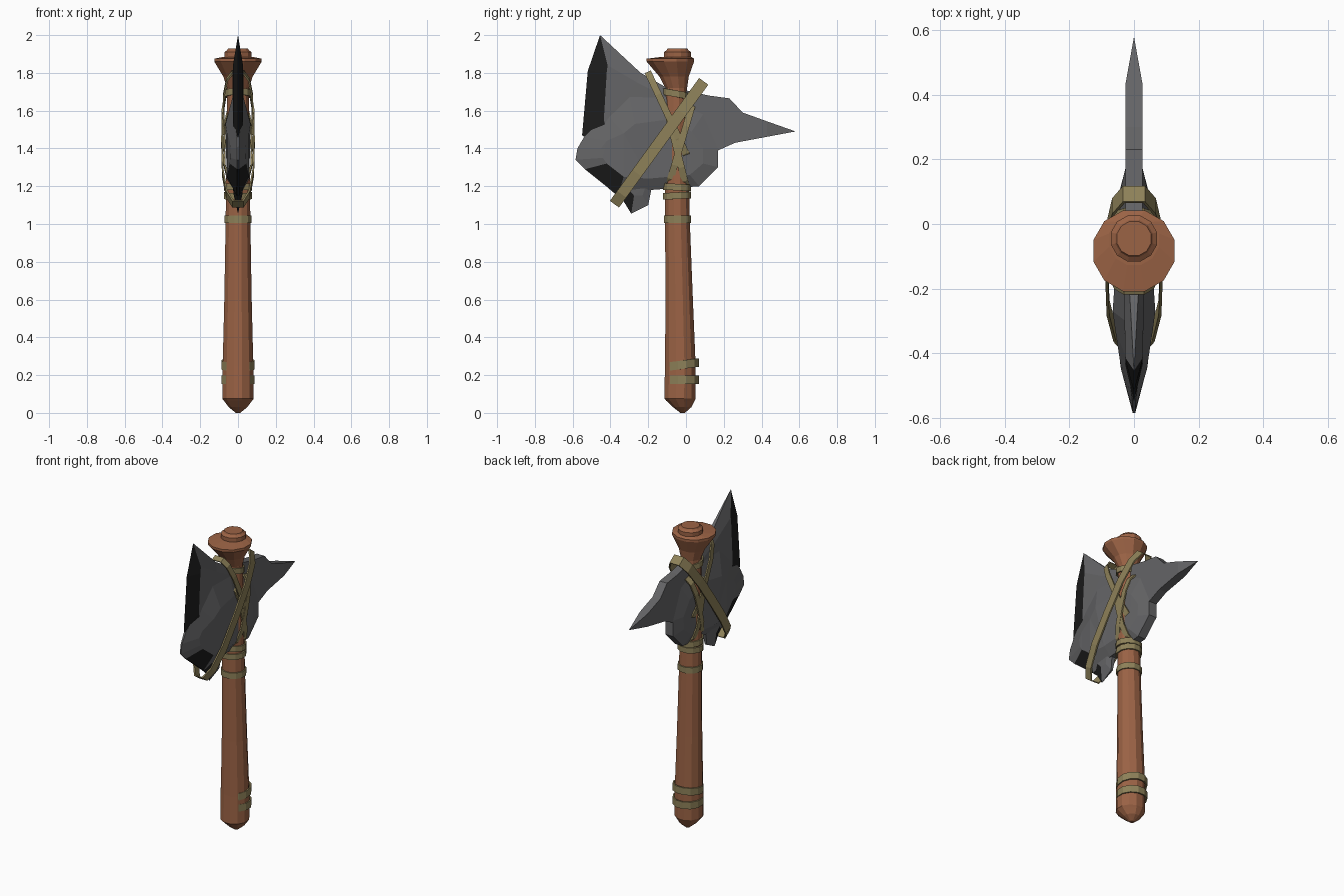
import bpy, bmesh, math
from mathutils import Vector

if "Cube" in bpy.data.objects:
    bpy.data.objects.remove(bpy.data.objects["Cube"])


def material(name, rgb):
    m = bpy.data.materials.new(name)
    m.diffuse_color = (*rgb, 1)
    m.use_nodes = True
    m.node_tree.nodes["Principled BSDF"].inputs["Base Color"].default_value = m.diffuse_color
    return m


WOOD = material("wood", (0.33, 0.125, 0.06))
STONE = material("stone", (0.13, 0.13, 0.135))
DARK = material("dark_stone", (0.012, 0.012, 0.012))
STRAP = material("leather", (0.27, 0.22, 0.10))


def finish(name, bm, *mats):
    bmesh.ops.remove_doubles(bm, verts=bm.verts, dist=0.0005)
    bmesh.ops.triangulate(bm, faces=[f for f in bm.faces if len(f.verts) > 4])
    bmesh.ops.recalc_face_normals(bm, faces=bm.faces)
    me = bpy.data.meshes.new(name)
    bm.to_mesh(me)
    bm.free()
    for m in mats:
        me.materials.append(m)
    ob = bpy.data.objects.new(name, me)
    bpy.context.collection.objects.link(ob)
    return ob


def skin(bm, rings, close=False):
    """Join equal-sized rings of points with quads."""
    vs = [[bm.verts.new(p) for p in r] for r in rings]
    n = len(vs[0])
    pairs = list(zip(vs, vs[1:])) + ([(vs[-1], vs[0])] if close else [])
    for a, b in pairs:
        for i in range(n):
            j = (i + 1) % n
            bm.faces.new((a[i], a[j], b[j], b[i]))
    if not close:
        bm.faces.new(vs[0][::-1])
        bm.faces.new(vs[-1])


def turned(name, stations, sides=12):
    """Lathe-like shape from (z, radius, y centre) stations."""
    bm = bmesh.new()
    ang = [2 * math.pi * (i + 0.5) / sides for i in range(sides)]
    skin(bm, [[(r * math.cos(a), y + r * math.sin(a), z) for a in ang]
              for z, r, y in stations])
    return finish(name, bm, WOOD)


def stone(name, outline, inner=None, dark=()):
    """Mirrored chipped plate; points are (y, z, half thickness)."""
    bm = bmesh.new()
    half = [outline] + ([inner] if inner else [])
    rings = [[(-x, y, z) for y, z, x in r] for r in half[::-1]]
    rings += [[(x, y, z) for y, z, x in r] for r in half]
    skin(bm, rings)
    bm.faces.ensure_lookup_table()
    n = len(outline)
    for i in dark:
        for k in range(len(rings) - 1):
            bm.faces[k * n + i].material_index = 1
    # collapse the sharp edges before removing zero-area side faces
    bmesh.ops.dissolve_degenerate(bm, dist=0.0002, edges=bm.edges)
    return finish(name, bm, STONE, DARK)


def band(name, z, r, y, height=0.038, tilt=0.0, sides=12):
    """Binding ring around the handle, tilted along y."""
    bm = bmesh.new()
    prof = [(0, -.5), (.009, -.5), (.009, .5), (0, .5)]
    rings = []
    for i in range(sides):
        a = 2 * math.pi * (i + 0.5) / sides
        rings.append([((r + d) * math.cos(a), y + (r + d) * math.sin(a),
                       z + h * height + tilt * math.sin(a)) for d, h in prof])
    skin(bm, rings, close=True)
    return finish(name, bm, STRAP)


def sling(name, top, bottom, width, bulge, thick=0.009):
    """Flat strap looped around both sides between two (y, z) points."""
    bm = bmesh.new()
    a, b = Vector((0, *top)), Vector((0, *bottom))
    d = (b - a).normalized()
    w = Vector((0, -d.z, d.y)) * width / 2
    side = [(0, .35), (.08, .75), (.25, .97), (.5, 1), (.75, .95), (.92, .7), (1, .3)]
    path = [(t, s * bulge) for t, s in side] + [(t, -s * bulge) for t, s in side[::-1]]
    rings = []
    for t, x in path:
        p = a.lerp(b, t) + Vector((x, 0, 0))
        out = (Vector((x, 0, 0)).normalized() + d * (2 * t - 1) ** 3).normalized() * thick
        rings.append([p - w, p - w + out, p + w + out, p + w])
    skin(bm, rings, close=True)
    return finish(name, bm, STRAP)


# wooden handle with pointed butt, and flared cap with knob
turned("handle", [(0, .012, -.018), (.03, .05, -.02), (.065, .078, -.03), (.075, .086, -.032),
                  (.25, .084, -.03), (.6, .075, -.036), (1.0, .068, -.045), (1.4, .063, -.05),
                  (1.72, .06, -.052), (1.78, .08, -.063), (1.86, .13, -.083), (1.875, .13, -.083),
                  (1.885, .08, -.05)])
turned("handle_knob", [(1.86, .074, -.045), (1.91, .074, -.045), (1.92, .06, -.045),
                       (1.928, .055, -.045)])

# faceted central stone
stone("stone_body",
      [(-.575, 1.40, .004), (-.585, 1.34, .004), (-.535, 1.29, .004), (-.36, 1.15, .008),
       (-.19, 1.18, .02), (.07, 1.2, .027), (.17, 1.3, .027), (.17, 1.40, .027),
       (.09, 1.58, .027), (-.12, 1.68, .027), (-.30, 1.68, .027), (-.42, 1.58, .022),
       (-.54, 1.46, .006)],
      [(-.45, 1.40, .040), (-.44, 1.35, .042), (-.42, 1.32, .044), (-.33, 1.25, .058),
       (-.2, 1.24, .06), (.02, 1.26, .055), (.09, 1.32, .048), (.09, 1.40, .046),
       (.03, 1.49, .048), (-.12, 1.55, .056), (-.27, 1.53, .066), (-.33, 1.48, .058),
       (-.42, 1.44, .044)], dark=(2,))

# upswept cutting horn with knapped edge
stone("blade_horn",
      [(-.455, 2.0, 0), (-.24, 1.80, .012), (-.1, 1.72, .022), (-.1, 1.4, .02),
       (-.45, 1.4, .02), (-.55, 1.47, 0), (-.52, 1.81, 0)],
      [(-.415, 1.84, .027), (-.26, 1.75, .03), (-.12, 1.68, .03), (-.12, 1.42, .03),
       (-.40, 1.42, .03), (-.435, 1.55, .027), (-.42, 1.80, .027)], dark=(4, 5, 6))

# lower fang of the blade
stone("blade_fang",
      [(-.48, 1.25, 0), (-.33, 1.12, 0), (-.29, 1.055, 0), (-.20, 1.10, .006),
       (-.18, 1.2, .015), (-.2, 1.32, .02), (-.42, 1.34, .02)],
      [(-.40, 1.26, .03), (-.31, 1.19, .026), (-.275, 1.15, .022), (-.23, 1.15, .022),
       (-.21, 1.21, .03), (-.22, 1.30, .035), (-.39, 1.30, .035)], dark=(0, 1))

# rear spike
stone("rear_spike",
      [(y, z, 0 if y > .5 else .027) for y, z in
       [(-.1, 1.73), (.12, 1.68), (.23, 1.665), (.30, 1.59), (.43, 1.543), (.58, 1.49),
        (.43, 1.462), (.26, 1.43), (.17, 1.39), (-.1, 1.33)]])

# binding rings
for i, (z, r, y, h, t) in enumerate([(.175, .082, -.02, .045, 0), (.255, .082, -.02, .045, .012),
                                     (1.025, .066, -.045, .038, 0), (1.15, .068, -.047, .035, .004),
                                     (1.195, .068, -.047, .035, -.004),
                                     (1.69, .062, -.055, .035, -.012)]):
    band(f"binding_ring_{i + 1}", z, r, y, h, t)

# diagonal straps lashing the stone to the handle
sling("long_strap", (.09, 1.75), (-.375, 1.11), .06, .08)
sling("cross_strap_upper", (-.2, 1.80), (.015, 1.34), .036, .072)
sling("cross_strap_rising", (.03, 1.62), (-.09, 1.21), .036, .07)
sling("cross_strap_falling", (-.1, 1.60), (.0, 1.20), .036, .068)
